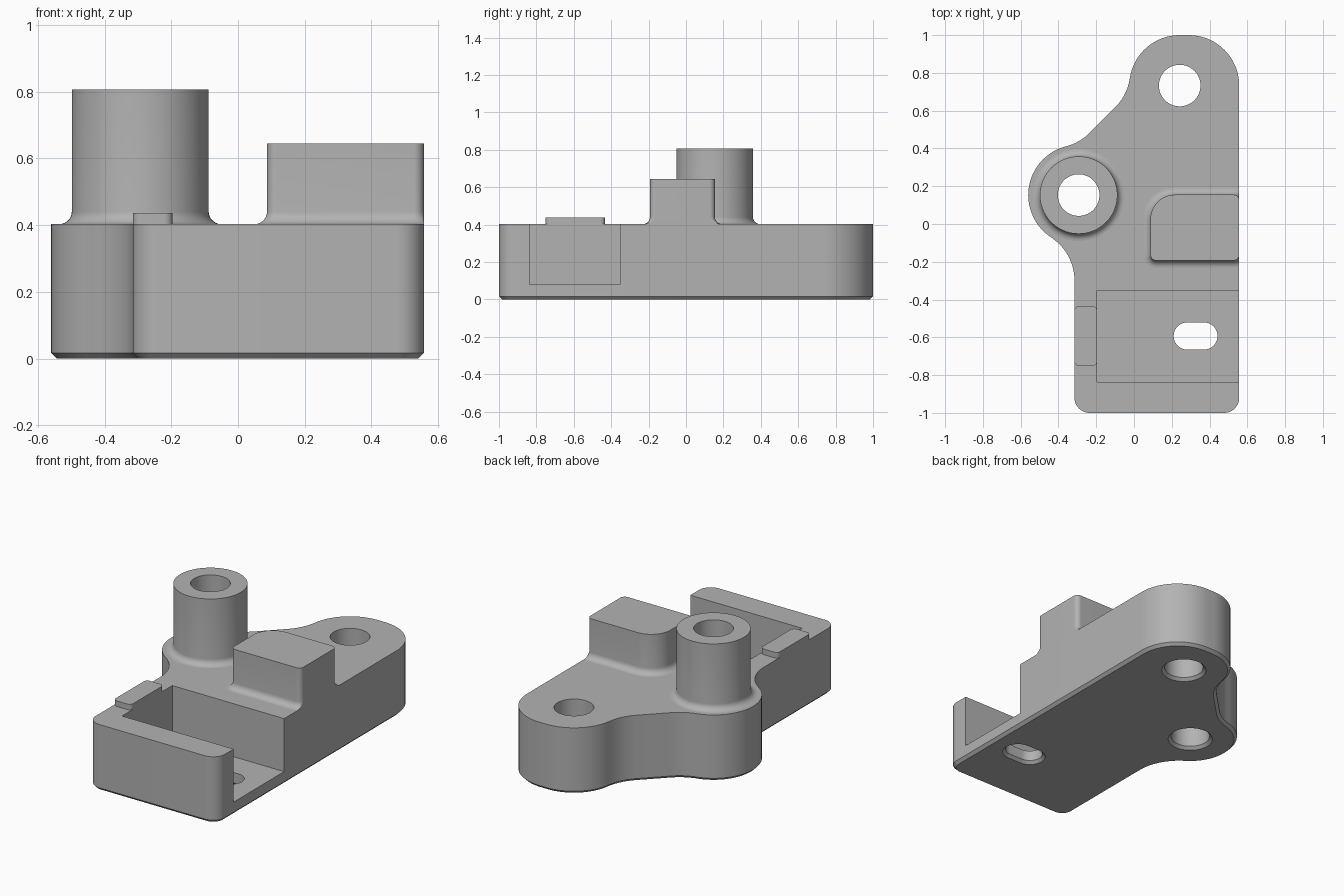
import bpy, bmesh, math

old = bpy.data.objects.get("Cube")
if old:
    bpy.data.objects.remove(old, do_unlink=True)

grey = bpy.data.materials.new("plain grey")
grey.use_nodes = True
COLOUR = (0.45, 0.45, 0.45, 1)
grey.diffuse_color = COLOUR
grey.node_tree.nodes["Principled BSDF"].inputs["Base Color"].default_value = COLOUR

TOP = 0.403      # deck height
RIGHT = 0.557    # flat right side
CHAMFER = 0.017
FILLET = 0.038
BOSS = (-0.293, 0.153)
LOBE = (0.242, 0.733)


def outline(arcs, d=0.0):
    """Chain of arcs (x, y, radius, start, end), offset outwards by d."""
    points = []
    for x, y, r, a0, a1 in arcs:
        rr = r + d if a1 > a0 else r - d
        steps = max(4, round(abs(a1 - a0) / 5))
        for i in range(steps + 1):
            a = math.radians(a0 + (a1 - a0) * i / steps)
            points.append((x + rr * math.cos(a), y + rr * math.sin(a)))
    return points


def circle(centre, r):
    return [(*centre, r, 0, 180), (*centre, r, 180, 360)]


def rounded(x0, x1, y0, y1, r_fl, r_fr, r_br, r_bl):
    """Rectangle with its own radius at each corner."""
    return [(x0 + r_fl, y0 + r_fl, r_fl, 180, 270), (x1 - r_fr, y0 + r_fr, r_fr, 270, 360),
            (x1 - r_br, y1 - r_br, r_br, 0, 90), (x0 + r_bl, y1 - r_bl, r_bl, 90, 180)]


def loft(name, arcs, levels, caps=True, limit=None):
    """Skin a stack of (offset, height) copies of an outline."""
    bm = bmesh.new()
    rings = []
    for d, z in levels:
        pts = outline(arcs, d)
        rings.append([bm.verts.new((x if limit is None else min(x, limit), y, z))
                      for x, y in pts])
    n = len(rings[0])
    for low, high in zip(rings, rings[1:]):
        for i in range(n):
            j = (i + 1) % n
            bm.faces.new((low[i], low[j], high[j], high[i]))
    if caps:
        bm.faces.new(rings[0][::-1])
        bm.faces.new(rings[-1])
    bmesh.ops.remove_doubles(bm, verts=bm.verts, dist=1e-5)
    bmesh.ops.recalc_face_normals(bm, faces=bm.faces)
    mesh = bpy.data.meshes.new(name)
    bm.to_mesh(mesh)
    bm.free()
    mesh.materials.append(grey)
    ob = bpy.data.objects.new(name, mesh)
    bpy.context.collection.objects.link(ob)
    return ob


def activate(ob):
    bpy.ops.object.select_all(action='DESELECT')
    ob.select_set(True)
    bpy.context.view_layer.objects.active = ob


def cut(ob, cutter):
    cutter.hide_render = True
    mod = ob.modifiers.new("cut", 'BOOLEAN')
    mod.operation = 'DIFFERENCE'
    mod.solver = 'EXACT'
    mod.object = cutter
    activate(ob)
    bpy.ops.object.modifier_apply(modifier=mod.name)
    bpy.data.objects.remove(cutter, do_unlink=True)


# Base plate: two lobes blended by hollow arcs into a rectangular foot
plate = [(RIGHT - 0.08, -0.92, 0.08, -90, 0),
         (0.29, 0.733, 0.267, 0, 90),
         (*LOBE, 0.267, 90, 171.9),
         (-0.287, 0.808, 0.267, -8.1, -45),
         (-0.425, 0.67, 0.267, -45, -75.7),
         (*BOSS, 0.267, 104.3, 236.8),
         (-0.589, -0.3, 0.274, 56.8, 0),
         (-0.235, -0.92, 0.08, 180, 270)]
base = loft("base_plate", plate, [(-CHAMFER, 0), (0, CHAMFER), (0, TOP)])

# Side pocket, open to the right
cut(base, loft("pocket_cutter", rounded(-0.196, 0.8, -0.837, -0.352, 0, 0, 0, 0),
               [(0, 0.08), (0, 0.6)]))

# Bolt holes and slot, chamfered underneath
slot = [(0.282, -0.593, 0.072, 90, 270), (0.37, -0.593, 0.072, -90, 90)]
for shape in (circle(BOSS, 0.11), circle(LOBE, 0.11), slot):
    cut(base, loft("hole_cutter", shape,
                   [(2 * CHAMFER, -CHAMFER), (0, CHAMFER), (0, 0.6)]))

# Root fillet shared by the boss and the block
root = []
for i in range(8):
    t = math.radians(90 * i / 7)
    root.append((FILLET * (1 - math.sin(t)), TOP + FILLET * (1 - math.cos(t))))

# Hollow cylindrical boss
boss = loft("boss", circle(BOSS, 0.205),
            root + [(0, 0.807), (-0.095, 0.807), (-0.095, TOP)], caps=False)

# Raised block flush with the right side
block = loft("raised_block",
             rounded(0.087, RIGHT, -0.193, 0.155, 0.03, 0.03, 0.03, 0.13),
             root + [(0, 0.645)], limit=RIGHT)

# Low tab on the left pocket wall
tab = loft("edge_tab", rounded(-0.315, -0.196, -0.752, -0.433, 0.025, 0.025, 0.025, 0.025),
           [(0, TOP), (0, 0.437)])

for ob in (base, boss, block, tab):
    activate(ob)
    bpy.ops.object.shade_smooth_by_angle(angle=math.radians(30))
